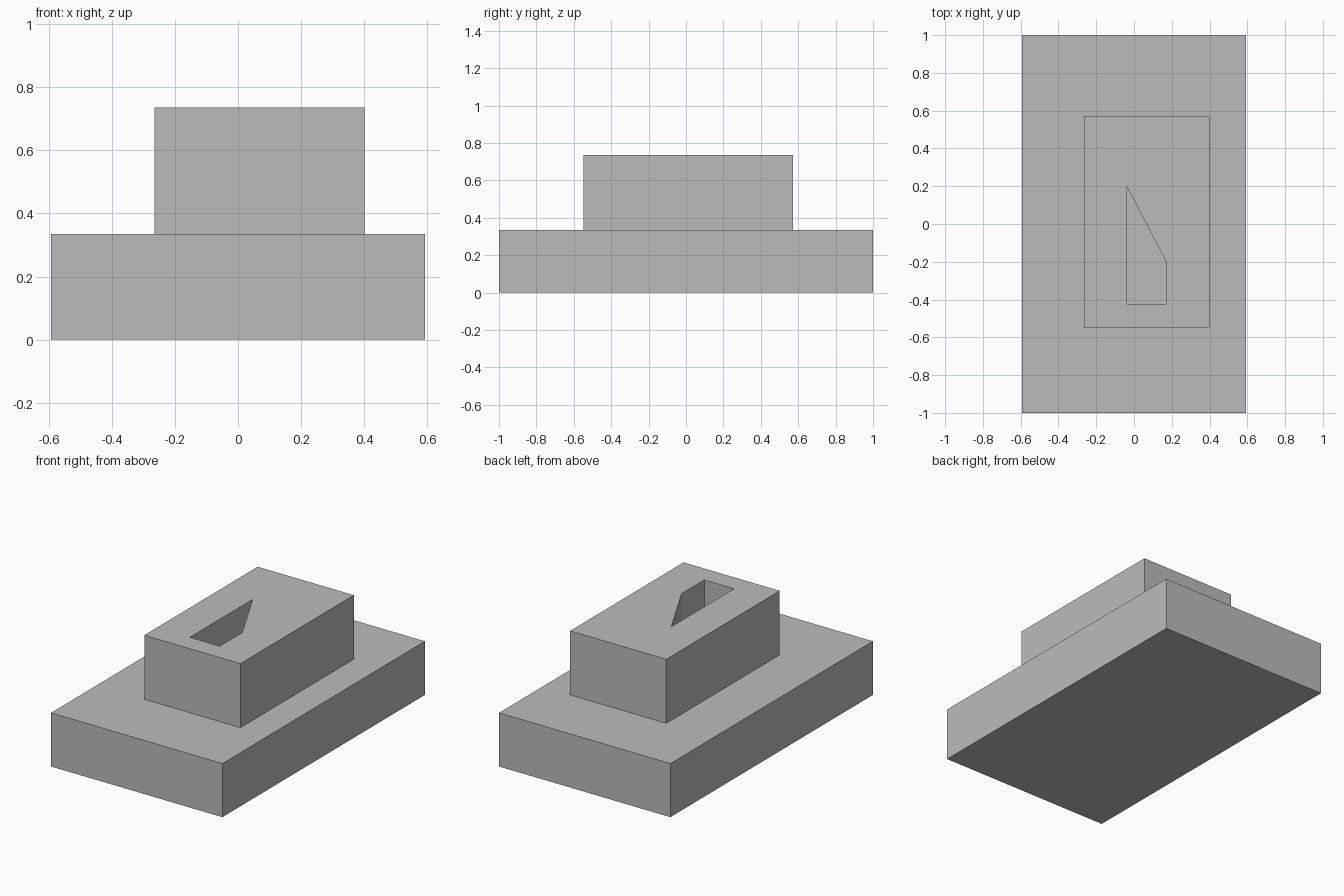
import bpy
import bmesh

cube = bpy.data.objects.get("Cube")
if cube:
    bpy.data.objects.remove(cube, do_unlink=True)

grey = bpy.data.materials.new("plain grey")
grey.use_nodes = True
colour = (0.5, 0.5, 0.5, 1)
grey.diffuse_color = colour
grey.node_tree.nodes["Principled BSDF"].inputs["Base Color"].default_value = colour


def rectangle(x0, x1, y0, y1):
    return [(x0, y0), (x1, y0), (x1, y1), (x0, y1)]


def prism(name, outlines, bottom, top):
    """Extrude an outline upward; any further outlines become holes."""
    bm = bmesh.new()
    for outline in outlines:
        verts = [bm.verts.new((x, y, bottom)) for x, y in outline]
        for i, v in enumerate(verts):
            bm.edges.new((verts[i - 1], v))
    bmesh.ops.triangle_fill(bm, edges=bm.edges[:], use_beauty=True)
    result = bmesh.ops.extrude_face_region(bm, geom=bm.faces[:], use_keep_orig=True)
    raised = [g for g in result["geom"] if isinstance(g, bmesh.types.BMVert)]
    bmesh.ops.translate(bm, verts=raised, vec=(0, 0, top - bottom))
    bmesh.ops.recalc_face_normals(bm, faces=bm.faces[:])
    mesh = bpy.data.meshes.new(name)
    bm.to_mesh(mesh)
    bm.free()
    mesh.materials.append(grey)
    obj = bpy.data.objects.new(name, mesh)
    bpy.context.collection.objects.link(obj)
    return obj


BASE_TOP = 0.335
BLOCK_TOP = 0.735

# Wide base slab
prism("base_slab", [rectangle(-0.592, 0.592, -1, 1)], 0, BASE_TOP)

# Offset upper block with a slanted pocket reaching down to the slab
pocket = [(-0.037, -0.423), (0.17, -0.423), (0.17, -0.2), (-0.037, 0.197)]
prism("upper_block", [rectangle(-0.264, 0.4, -0.548, 0.572), pocket],
      BASE_TOP, BLOCK_TOP)
